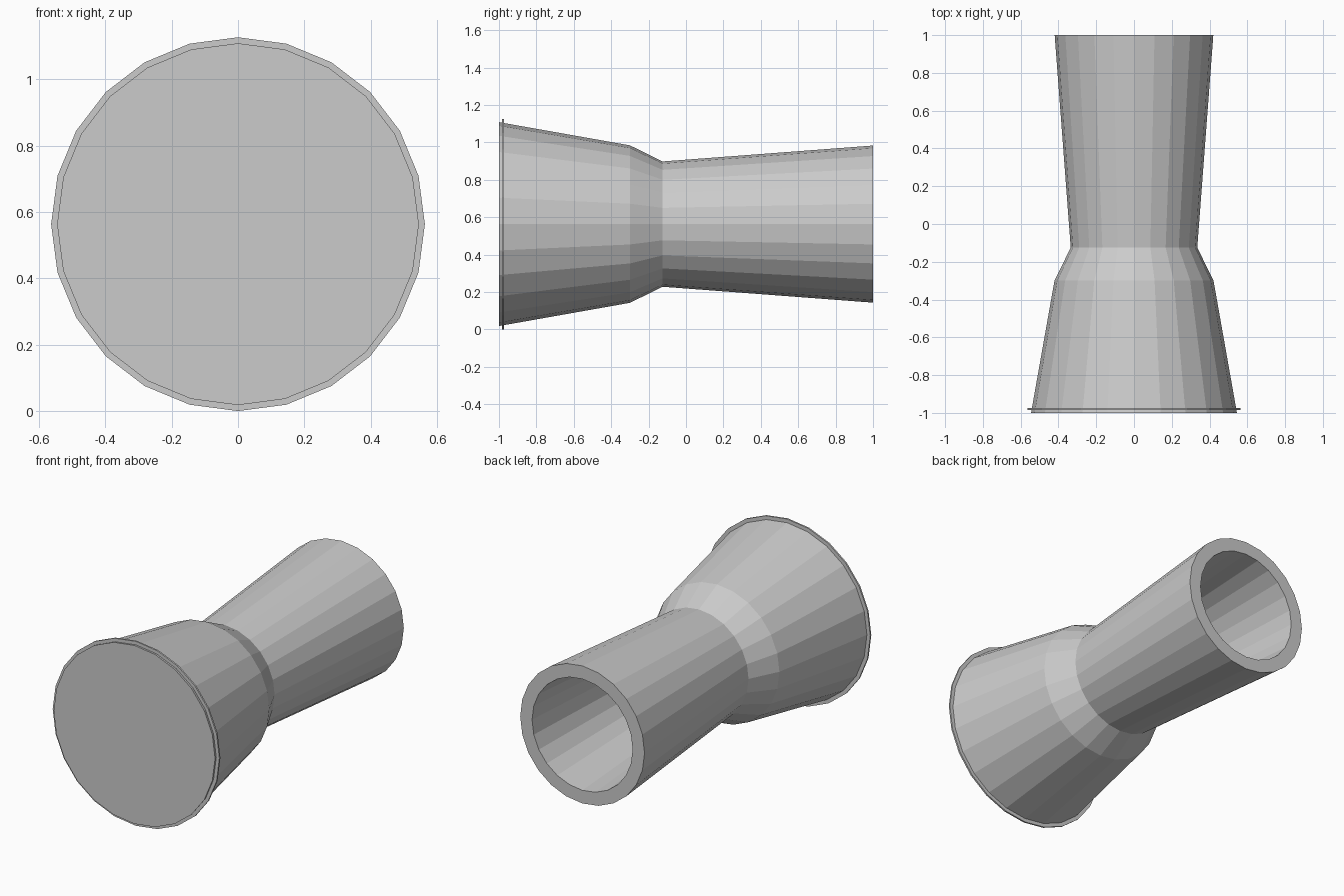
import bpy
import bmesh
import math

cube = bpy.data.objects.get("Cube")
if cube:
    bpy.data.objects.remove(cube, do_unlink=True)

SIDES = 24
RIM_RADIUS = 0.563
AXIS_Z = RIM_RADIUS

grey = bpy.data.materials.new("plain grey")
grey.use_nodes = True
colour = (0.6, 0.6, 0.6, 1)
grey.diffuse_color = colour
grey.node_tree.nodes["Principled BSDF"].inputs["Base Color"].default_value = colour


def lathe(name, profile):
    """Turn a profile of (radius, y) points around the long axis, capping both ends."""
    bm = bmesh.new()
    rings = []
    for radius, y in profile:
        ring = []
        for i in range(SIDES):
            a = math.tau * i / SIDES
            ring.append(bm.verts.new((radius * math.sin(a), y, radius * math.cos(a))))
        rings.append(ring)
    for r0, r1 in zip(rings, rings[1:]):
        for i in range(SIDES):
            j = (i + 1) % SIDES
            bm.faces.new((r0[i], r0[j], r1[j], r1[i]))
    bm.faces.new(rings[0])
    bm.faces.new(rings[-1])
    bmesh.ops.recalc_face_normals(bm, faces=bm.faces)
    mesh = bpy.data.meshes.new(name)
    bm.to_mesh(mesh)
    bm.free()
    mesh.materials.append(grey)
    obj = bpy.data.objects.new(name, mesh)
    obj.location.z = AXIS_Z
    bpy.context.collection.objects.link(obj)
    return obj


# Flared body: closed front, waist, open back with a thick wall and a bore
lathe("flared_body", [
    (0.545, -1.0), (0.421, -0.30), (0.335, -0.125), (0.42, 1.0),
    (0.34, 1.0), (0.26, -0.125), (0.34, -0.30), (0.45, -0.95),
])

# Thin lip around the wide front end
lathe("front_lip", [(RIM_RADIUS, -0.984), (RIM_RADIUS, -0.974)])
